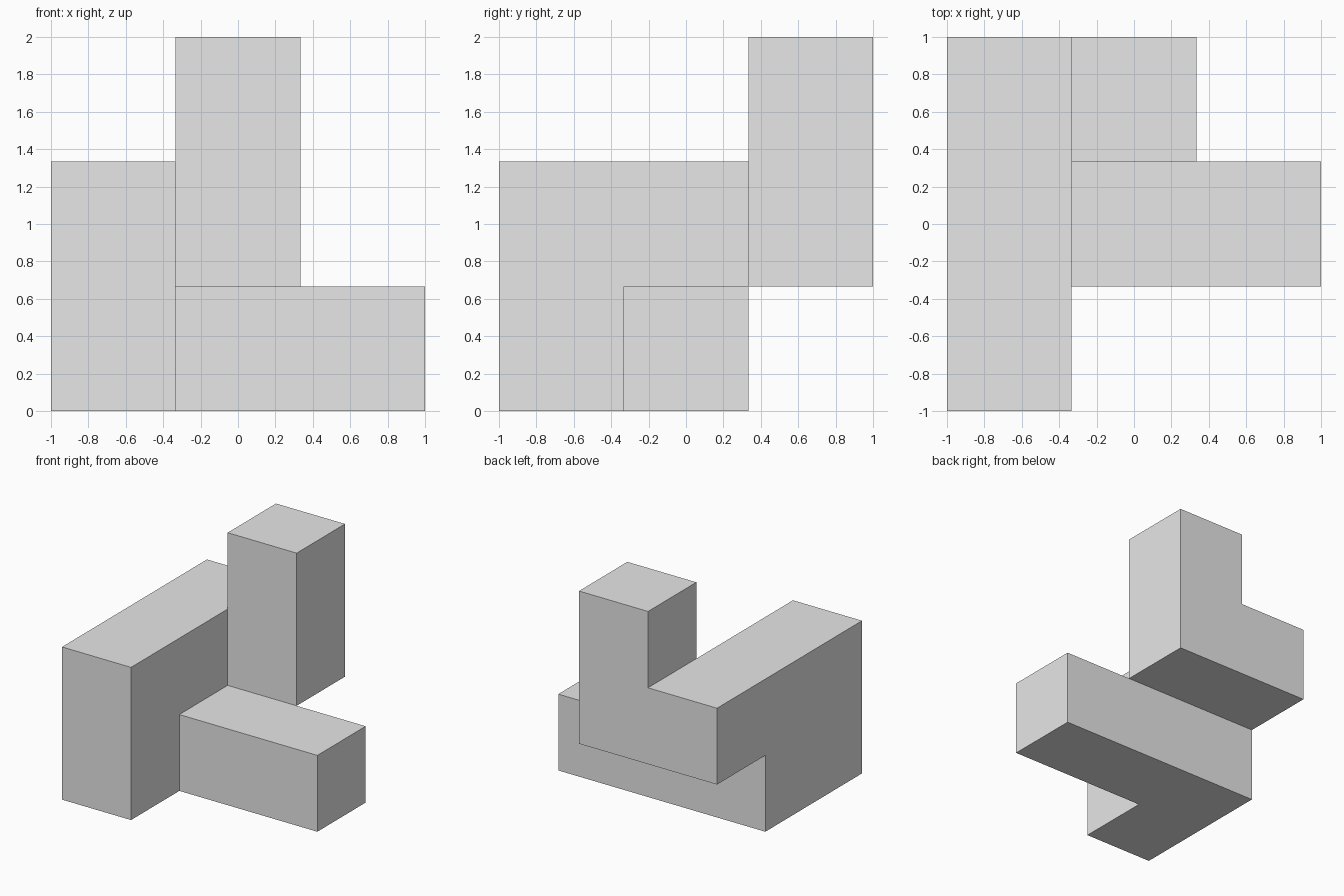
import bpy
import bmesh
import math
from mathutils import Vector

default_cube = bpy.data.objects.get("Cube")
if default_cube:
    bpy.data.objects.remove(default_cube, do_unlink=True)

UNIT = 2 / 3

grey = bpy.data.materials.new("light grey")
grey.use_nodes = True
grey.diffuse_color = (0.8, 0.8, 0.8, 1)
grey.node_tree.nodes["Principled BSDF"].inputs["Base Color"].default_value = grey.diffuse_color

# Unit cells of the puzzle piece as (column, row from front, level)
side_wall = {(0, 0, 0), (0, 1, 0), (0, 0, 1), (0, 1, 1), (0, 2, 1)}
base_bar = {(1, 1, 0), (2, 1, 0)}
back_tower = {(1, 2, 1), (1, 2, 2)}
cells = side_wall | base_bar | back_tower


def add_exposed_faces(bm, cell):
    """Add the sides of a cell that no neighbour covers."""
    centre = Vector(((cell[0] - 1) * UNIT, (cell[1] - 1) * UNIT, (cell[2] + 0.5) * UNIT))
    for axis in range(3):
        for sign in (-1, 1):
            normal = Vector((0, 0, 0))
            normal[axis] = sign
            if tuple(int(c + n) for c, n in zip(cell, normal)) in cells:
                continue
            u = Vector((0, 0, 0))
            u[(axis + 1) % 3] = 1
            v = normal.cross(u)
            corners = (u + v, v - u, -u - v, u - v)
            bm.faces.new([bm.verts.new(centre + (normal + c) * UNIT / 2) for c in corners])


# Weld the cells into one solid and merge the flat sides
bm = bmesh.new()
for cell in sorted(cells):
    add_exposed_faces(bm, cell)
bmesh.ops.remove_doubles(bm, verts=bm.verts, dist=0.001)
bmesh.ops.dissolve_limit(bm, angle_limit=math.radians(1), verts=bm.verts, edges=bm.edges)

mesh = bpy.data.meshes.new("puzzle_piece")
bm.to_mesh(mesh)
bm.free()
mesh.materials.append(grey)
bpy.context.collection.objects.link(bpy.data.objects.new("puzzle_piece", mesh))
